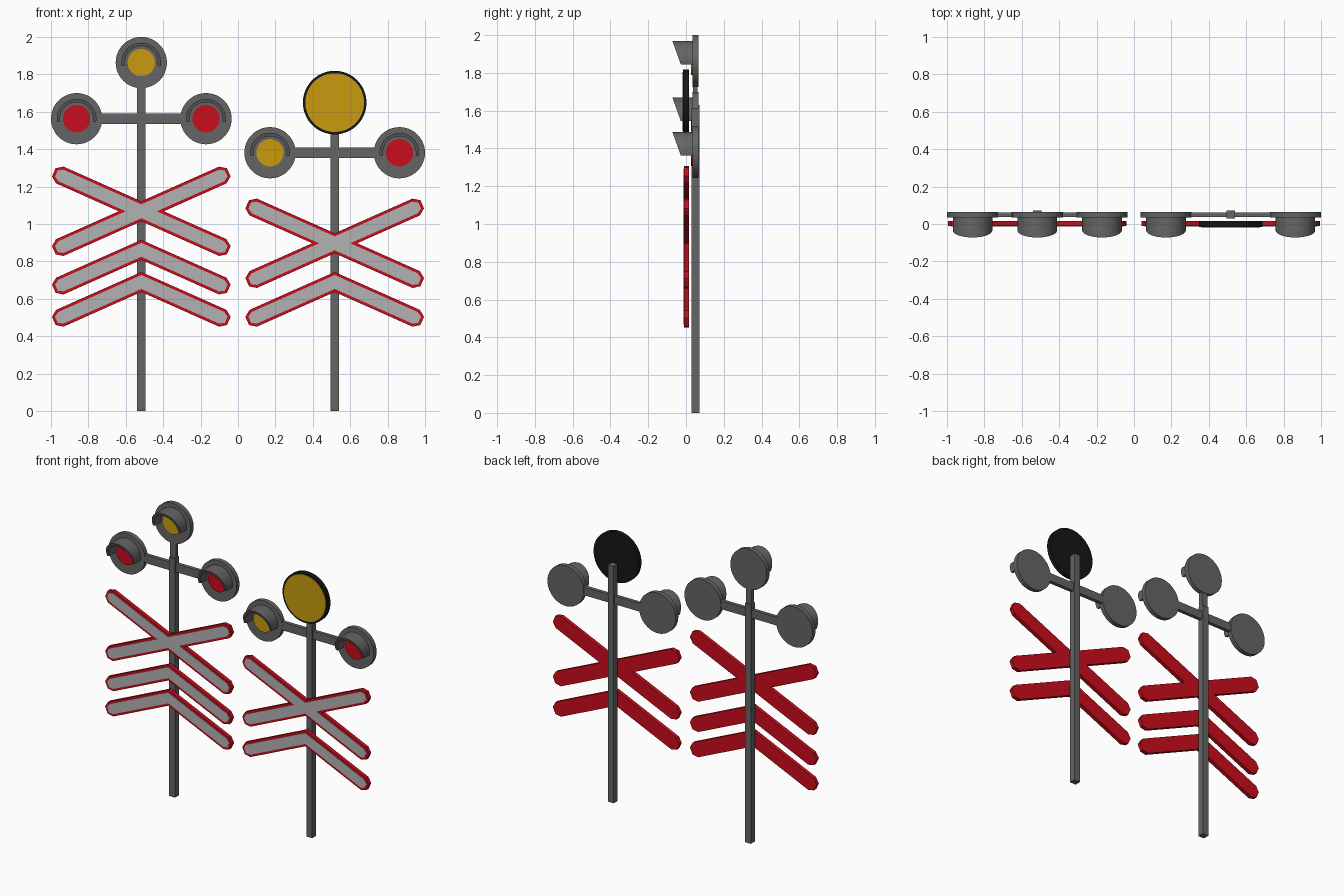
import bpy, bmesh, math
from mathutils import Vector

if "Cube" in bpy.data.objects:
    bpy.data.objects.remove(bpy.data.objects["Cube"])


def material(name, rgb):
    m = bpy.data.materials.new(name)
    m.diffuse_color = (*rgb, 1)
    m.use_nodes = True
    m.node_tree.nodes["Principled BSDF"].inputs["Base Color"].default_value = m.diffuse_color
    return m


STEEL = material("dark_grey", (0.13, 0.13, 0.13))
WHITE = material("light_grey", (0.45, 0.45, 0.45))
RED = material("red", (0.6, 0.004, 0.012))
AMBER = material("amber", (0.58, 0.33, 0.005))
BLACK = material("black", (0.008, 0.008, 0.008))


def finish(name, bm, mat, smooth=False):
    bmesh.ops.recalc_face_normals(bm, faces=bm.faces)
    me = bpy.data.meshes.new(name)
    bm.to_mesh(me)
    bm.free()
    ob = bpy.data.objects.new(name, me)
    bpy.context.collection.objects.link(ob)
    me.materials.append(mat)
    if smooth:
        bpy.ops.object.select_all(action='DESELECT')
        ob.select_set(True)
        bpy.context.view_layer.objects.active = ob
        bpy.ops.object.shade_smooth_by_angle(angle=math.radians(30))
    return ob


def plate(name, pts, y0, y1, mat, smooth=False):
    """Extrude an x-z outline from y0 to y1."""
    bm = bmesh.new()
    face = bm.faces.new([bm.verts.new((x, y0, z)) for x, z in pts])
    ext = bmesh.ops.extrude_face_region(bm, geom=[face])
    verts = [v for v in ext["geom"] if isinstance(v, bmesh.types.BMVert)]
    bmesh.ops.translate(bm, verts=verts, vec=(0, y1 - y0, 0))
    return finish(name, bm, mat, smooth)


def bar(name, x0, x1, z0, z1, y0, y1):
    plate(name, [(x0, z0), (x1, z0), (x1, z1), (x0, z1)], y0, y1, STEEL)


def disc(name, x, z, r, y0, y1, mat, n=48):
    pts = [(x + r * math.cos(2 * math.pi * i / n), z + r * math.sin(2 * math.pi * i / n))
           for i in range(n)]
    plate(name, pts, y0, y1, mat, True)


def hood(name, cx, cz, n=28):
    """Partial tube over the lens with a slanted front rim."""
    bm = bmesh.new()
    rings = []
    for i in range(n + 1):
        a = math.radians(-10 + 200 * i / n)
        ring = []
        for r, front in ((0.106, 0), (0.106, 1), (0.088, 1), (0.088, 0)):
            x, z = r * math.cos(a), r * math.sin(a)
            y = -0.034 - 0.36 * z if front else 0.036
            ring.append(bm.verts.new((cx + x, y, cz + z)))
        rings.append(ring)
    for p, q in zip(rings, rings[1:]):
        for k in range(4):
            bm.faces.new((p[k], p[(k + 1) % 4], q[(k + 1) % 4], q[k]))
    bm.faces.new(rings[0])
    bm.faces.new(rings[-1])
    finish(name, bm, STEEL, True)


def lamp(name, x, z, mat):
    disc(name + "_backplate", x, z, 0.137, 0.034, 0.065, STEEL)
    hood(name + "_hood", x, z)
    disc(name + "_lens", x, z, 0.073, 0.026, 0.034, mat)


def arms_outline(cx, cz, angles, inset):
    """Outline of boards meeting at a centre, with chamfered ends."""
    w = 0.049 - inset
    pts = []
    for i, deg in enumerate(angles):
        a = math.radians(deg)
        d, p = Vector((math.cos(a), math.sin(a))), Vector((-math.sin(a), math.cos(a)))
        for u, v in ((0.477 - inset * 0.45, -w), (0.512 - inset, -0.024 + inset * 0.4),
                     (0.512 - inset, 0.024 - inset * 0.4), (0.477 - inset * 0.45, w)):
            pts.append(d * u + p * v)
        nxt = angles[(i + 1) % len(angles)]
        half = math.radians((nxt - deg) % 360) / 2
        pts.append(Vector((math.cos(a + half), math.sin(a + half))) * (w / math.sin(half)))
    return [(cx + q.x, cz + q.y) for q in pts]


def board(name, x, z, angles):
    plate(name + "_base", arms_outline(x, z, angles, 0), -0.011, 0.015, RED)
    plate(name + "_face", arms_outline(x, z, angles, 0.015), -0.0135, -0.011, WHITE)


CROSS = (24, 156, 204, 336)
CHEVRON = (204, 336)


def signal(name, x, pole_top, arm_z, cross_z, chevrons, left, right):
    bar(name + "_pole", x - 0.022, x + 0.022, 0, pole_top, 0.029, 0.072)
    bar(name + "_arm", x - 0.25, x + 0.25, arm_z - 0.028, arm_z + 0.028, 0.037, 0.062)
    lamp(name + "_left_lamp", x - 0.346, arm_z, left)
    lamp(name + "_right_lamp", x + 0.346, arm_z, right)
    board(name + "_cross", x, cross_z, CROSS)
    for i, z in enumerate(chevrons):
        board(f"{name}_chevron_{i + 1}", x, z, CHEVRON)


# Tall signal with a third lamp on top
signal("tall", -0.517, 1.63, 1.563, 1.068, (0.862, 0.69), RED, RED)
bar("tall_neck", -0.539, -0.495, 1.6, 1.76, 0.037, 0.062)
lamp("tall_top_lamp", -0.517, 1.863, AMBER)

# Short signal with a round target disc on top
signal("short", 0.517, 1.615, 1.381, 0.897, (0.69,), AMBER, RED)
disc("target_disc", 0.517, 1.649, 0.17, -0.016, 0.015, BLACK, 64)
disc("target_face", 0.517, 1.649, 0.157, -0.0185, -0.016, AMBER, 64)
